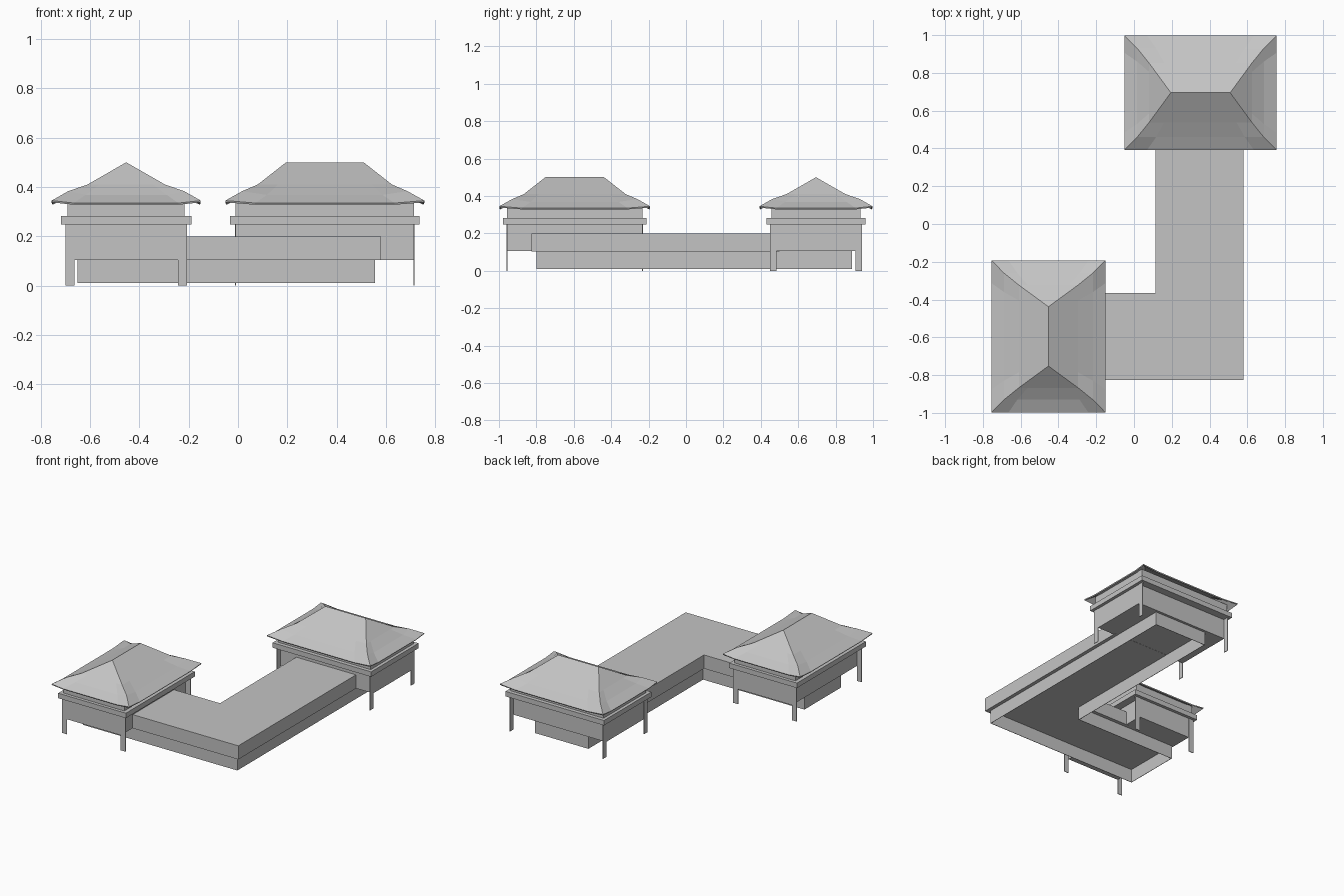
import bpy, bmesh, math
from mathutils import Matrix, Vector

cube = bpy.data.objects.get("Cube")
if cube:
    bpy.data.objects.remove(cube, do_unlink=True)

grey = bpy.data.materials.new("plain_grey")
grey.use_nodes = True
tone = (0.55, 0.55, 0.55, 1)
grey.diffuse_color = tone
grey.node_tree.nodes["Principled BSDF"].inputs["Base Color"].default_value = tone


def finish(name, bm, place=Matrix(), thickness=0):
    """Turn a bmesh into a placed, coloured object."""
    mesh = bpy.data.meshes.new(name)
    bm.to_mesh(mesh)
    bm.free()
    mesh.materials.append(grey)
    ob = bpy.data.objects.new(name, mesh)
    bpy.context.collection.objects.link(ob)
    ob.matrix_world = place
    if thickness:
        mod = ob.modifiers.new("thickness", "SOLIDIFY")
        mod.thickness = thickness
        mod.offset = -1
    return ob


def box(name, half_x, half_y, z0, z1, place, x=0, y=0):
    bm = bmesh.new()
    size = Matrix.Diagonal((2 * half_x, 2 * half_y, z1 - z0, 1))
    bmesh.ops.create_cube(bm, size=1, matrix=Matrix.Translation((x, y, (z0 + z1) / 2)) @ size)
    finish(name, bm, place)


def roof(name, place):
    """Hipped roof with a flared skirt and lifted corners."""
    # half length, half width, corner height, mid-side height
    rings = [(0.403, 0.302, 0.345, 0.335), (0.335, 0.235, 0.383, 0.368),
             (0.272, 0.157, 0.41, 0.41), (0.157, 0, 0.5, 0.5)]
    corners = [(-1, -1), (1, -1), (1, 1), (-1, 1)]
    bm = bmesh.new()
    loops = []
    for length, width, z_corner, z_mid in rings:
        loop = []
        for i, start in enumerate(corners):
            a, b = Vector(start), Vector(corners[(i + 1) % 4])
            for t in (0, 0.15, 0.85):
                p = a.lerp(b, t)
                loop.append(bm.verts.new((p.x * length, p.y * width, z_mid if t else z_corner)))
        loops.append(loop)
    for low, high in zip(loops, loops[1:]):
        for i in range(len(low)):
            j = (i + 1) % len(low)
            bm.faces.new((low[i], low[j], high[j], high[i]))
    bmesh.ops.remove_doubles(bm, verts=bm.verts, dist=0.0001)
    bm.normal_update()
    finish(name, bm, place, 0.008)


def pavilion(name, x, y, turn):
    place = Matrix.Translation((x, y, 0)) @ Matrix.Rotation(turn, 4, "Z")
    box(name + "_walls", 0.362, 0.21, 0.105, 0.255, place)
    box(name + "_cornice", 0.384, 0.264, 0.248, 0.283, place)
    box(name + "_upper_wall", 0.362, 0.237, 0.283, 0.35, place)
    roof(name + "_roof", place)
    # Flat posts at the four corners
    for sx in (-1, 1):
        for sy in (-1, 1):
            box(name + "_post", 0.002, 0.0185, 0, 0.25, place, sx * 0.362, sy * 0.2285)


def prism(name, outline, z0, z1, capped, thickness=0):
    """Extrude a plan outline, with or without top and bottom."""
    bm = bmesh.new()
    low = [bm.verts.new((x, y, z0)) for x, y in outline]
    high = [bm.verts.new((x, y, z1)) for x, y in outline]
    for i in range(len(low)):
        j = (i + 1) % len(low)
        bm.faces.new((low[i], low[j], high[j], high[i]))
    if capped:
        bm.faces.new(high)
        bm.faces.new(low[::-1])
    bm.normal_update()
    finish(name, bm, thickness=thickness)


def l_plan(west, north, inset):
    """Plan of the L-shaped corridor, counter-clockwise."""
    east, south = 0.58 - inset, -0.825 + inset
    inner_x, inner_y = 0.115 + inset, -0.365 - inset
    return [(west, south), (east, south), (east, north),
            (inner_x, north), (inner_x, inner_y), (west, inner_y)]


# Two pavilions joined by the corridor
pavilion("back_pavilion", 0.352, 0.695, 0)
pavilion("front_pavilion", -0.453, -0.595, math.pi / 2)
prism("corridor", l_plan(-0.26, 0.5, 0), 0.104, 0.2, True)
# Hollow base under the corridor and both pavilions
prism("base_skirt", l_plan(-0.65, 0.887, 0.025), 0.01, 0.105, False, 0.004)
